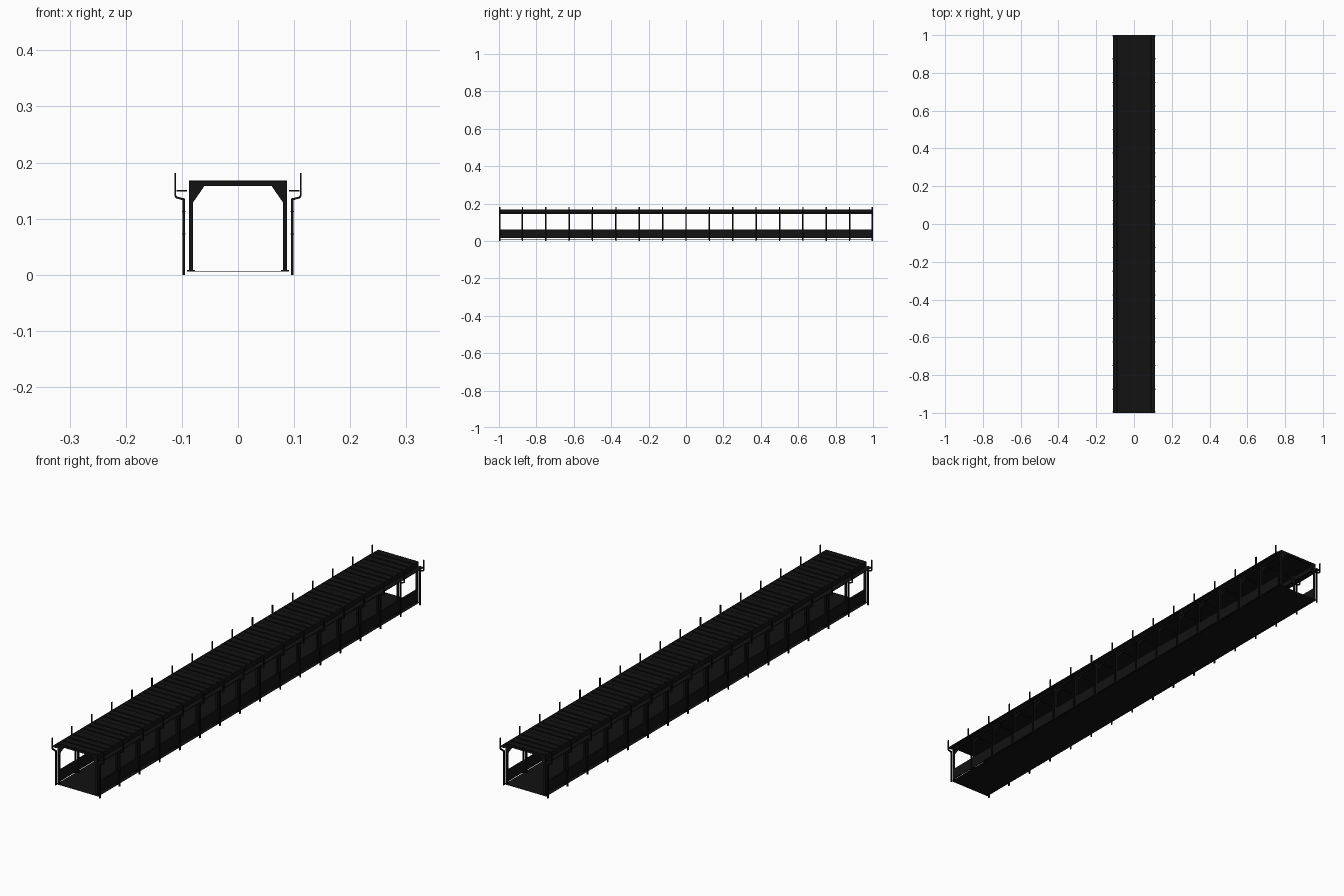
import bpy, bmesh

if "Cube" in bpy.data.objects:
    bpy.data.objects.remove(bpy.data.objects["Cube"])

N = 16
STEP = 2.0 / N
STATIONS = [max(-0.996, min(0.996, -1 + i * STEP)) for i in range(N + 1)]

# Near-black painted steel
BLACK = bpy.data.materials.new("black_steel")
BLACK.diffuse_color = (0.006, 0.006, 0.006, 1)
BLACK.use_nodes = True
BLACK.node_tree.nodes["Principled BSDF"].inputs["Base Color"].default_value = BLACK.diffuse_color


def finish(name, bm):
    bmesh.ops.recalc_face_normals(bm, faces=bm.faces)
    me = bpy.data.meshes.new(name)
    bm.to_mesh(me)
    bm.free()
    me.materials.append(BLACK)
    ob = bpy.data.objects.new(name, me)
    bpy.context.scene.collection.objects.link(ob)
    return ob


def add_box(bm, x0, x1, y0, y1, z0, z1):
    v = bmesh.ops.create_cube(bm, size=1)["verts"]
    for p in v:
        p.co = ((x0 + x1) / 2 + p.co.x * (x1 - x0),
                (y0 + y1) / 2 + p.co.y * (y1 - y0),
                (z0 + z1) / 2 + p.co.z * (z1 - z0))


def add_profile(bm, pts, y, depth):
    # extrude an x-z outline along y
    f = bm.faces.new([bm.verts.new((x, y - depth / 2, z)) for x, z in pts])
    r = bmesh.ops.extrude_face_region(bm, geom=[f])
    for e in r["geom"]:
        if isinstance(e, bmesh.types.BMVert):
            e.co.y += depth


def mirror(ob):
    m = ob.modifiers.new("mirror", "MIRROR")
    m.use_axis[0] = True


# Portal frames: legs with corner gussets and base plates, then cross beams
leg = [(0.0875, 0.008), (0.0875, 0.167), (0.06, 0.167), (0.06, 0.158),
       (0.08, 0.129), (0.08, 0.008)]
bm = bmesh.new()
for y in STATIONS:
    add_profile(bm, leg, y, 0.008)
    add_box(bm, 0.077, 0.091, y - 0.004, y + 0.004, 0.006, 0.0085)
mirror(finish("portal_leg", bm))

bm = bmesh.new()
for y in STATIONS:
    add_box(bm, -0.06, 0.06, y - 0.004, y + 0.004, 0.158, 0.167)
finish("roof_cross_beam", bm)

# Cranked outer poles with small fixing bolts
pole = [(0.0945, 0), (0.0985, 0), (0.0985, 0.133), (0.110, 0.136),
        (0.1135, 0.140), (0.1135, 0.181), (0.1105, 0.181), (0.1105, 0.142),
        (0.108, 0.139), (0.0945, 0.136)]
bm = bmesh.new()
for y in STATIONS:
    add_profile(bm, pole, y, 0.006)
    for z in (0.073, 0.113):
        add_box(bm, 0.0935, 0.0995, y - 0.001, y + 0.001, z - 0.001, z + 0.001)
mirror(finish("outer_pole", bm))

# Side ledge running outside the roof edge
bm = bmesh.new()
add_box(bm, 0.091, 0.110, -1, 1, 0.148, 0.151)
mirror(finish("side_ledge", bm))

# Longitudinal eaves beam
bm = bmesh.new()
add_box(bm, 0.082, 0.0875, -1, 1, 0.145, 0.167)
mirror(finish("eaves_beam", bm))

# Low side walls
bm = bmesh.new()
add_box(bm, 0.082, 0.0875, -1, 1, 0.016, 0.060)
mirror(finish("side_wall", bm))

# Floor: a very thin sheet
bm = bmesh.new()
add_box(bm, -0.091, 0.091, -1, 1, 0.0062, 0.0066)
finish("floor", bm)

# Roof sheet with cross slats
bm = bmesh.new()
add_box(bm, -0.0875, 0.0875, -1, 1, 0.163, 0.1655)
finish("roof_sheet", bm)
bm = bmesh.new()
count = N * 4
pitch = 2.0 / count
for i in range(count):
    y = -1 + (i + 0.5) * pitch
    add_box(bm, -0.0875, 0.0875, y - pitch * 0.4, y + pitch * 0.4, 0.165, 0.168)
finish("roof_slats", bm)
